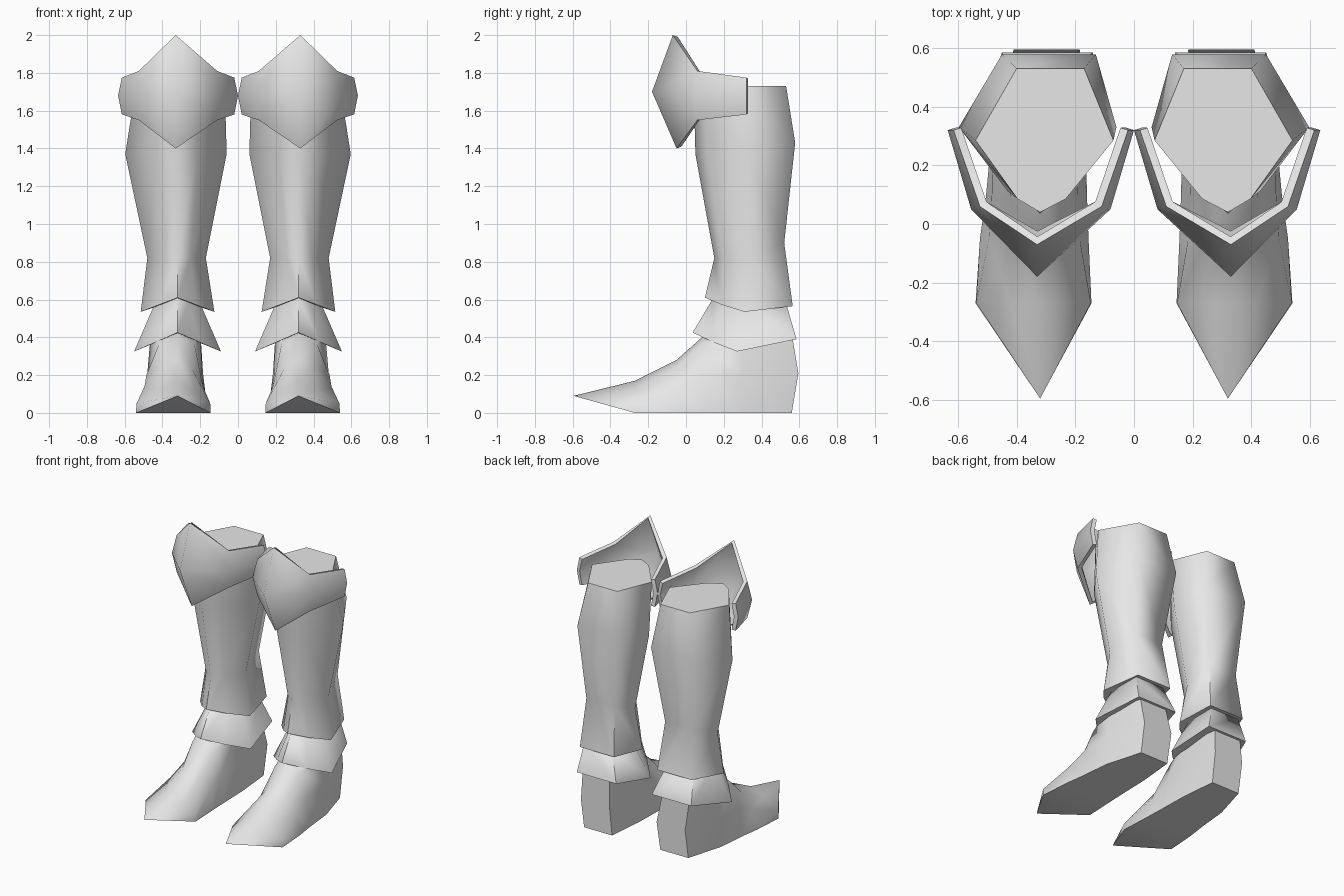
import bpy, bmesh, math

if "Cube" in bpy.data.objects:
    bpy.data.objects.remove(bpy.data.objects["Cube"])

steel = bpy.data.materials.new("plain_grey")
steel.diffuse_color = (0.8, 0.8, 0.8, 1)
steel.use_nodes = True
steel.node_tree.nodes["Principled BSDF"].inputs["Base Color"].default_value = steel.diffuse_color
CX = 0.32  # centre line of one leg


def finish(name, bm, angle, thickness=0):
    """Turn a bmesh into a smooth-shaded object mirrored to the other leg."""
    mesh = bpy.data.meshes.new(name)
    bm.to_mesh(mesh)
    bm.free()
    mesh.materials.append(steel)
    ob = bpy.data.objects.new(name, mesh)
    bpy.context.collection.objects.link(ob)
    bpy.ops.object.select_all(action='DESELECT')
    ob.select_set(True)
    bpy.context.view_layer.objects.active = ob
    if thickness:
        mod = ob.modifiers.new("thickness", 'SOLIDIFY')
        mod.thickness = thickness
        mod.offset = -1
        bpy.ops.object.modifier_apply(modifier=mod.name)
    bpy.ops.object.shade_smooth_by_angle(angle=math.radians(angle))
    mirror = ob.modifiers.new("other_leg", 'MIRROR')
    mirror.use_mirror_merge = False
    return ob


def ring(x_side, x_back, y, z, t=0.5, bulge=0.0):
    """Seven-sided section; y and z are (front, side, back)."""
    (xi, xo), (bi, bo) = x_side, x_back

    def shoulder(x):
        return (CX + (x - CX) * t, y[0] + (y[1] - y[0]) * t - bulge,
                z[0] + (z[1] - z[0]) * t)
    return [(CX, y[0], z[0]), shoulder(xo), (xo, y[1], z[1]), (bo, y[2], z[2]),
            (bi, y[2], z[2]), (xi, y[1], z[1]), shoulder(xi)]


def loft(name, rings, start=None, end=None, angle=75):
    """Skin the sections; close each end with a fan to a point or a flat cap."""
    bm = bmesh.new()
    loops = [[bm.verts.new(p) for p in r] for r in rings]
    n = len(loops[0])
    for a, b in zip(loops, loops[1:]):
        for i in range(n):
            j = (i + 1) % n
            bm.faces.new((a[i], a[j], b[j], b[i]))
    for loop, tip in ((loops[0], start), (loops[-1], end)):
        if tip:
            v = bm.verts.new(tip)
            for i in range(n):
                bm.faces.new((loop[i], loop[(i + 1) % n], v))
        else:
            bm.faces.new(loop)
    bmesh.ops.recalc_face_normals(bm, faces=bm.faces)
    return finish(name, bm, angle)


# Shin: flat top, full calf, narrow ankle, flared lower edge
loft("shin_guard", [
    ring((0.07, 0.54), (0.17, 0.40), (0.04, 0.285, 0.53), (1.73, 1.73, 1.73), 0.35, 0.04),
    ring((0.06, 0.597), (0.13, 0.45), (0.05, 0.33, 0.578), (1.37, 1.37, 1.43), 0.4, 0.05),
    ring((0.17, 0.48), (0.20, 0.42), (0.15, 0.33, 0.52), (0.82, 0.82, 0.90), 0.45, 0.03),
    ring((0.125, 0.515), (0.17, 0.44), (0.10, 0.31, 0.565), (0.61, 0.535, 0.565), 0.5, 0.015),
], end=(CX, 0.33, 0.60))

# Ankle cuff: short flared skirt
loft("ankle_cuff", [
    ring((0.20, 0.44), (0.21, 0.43), (0.145, 0.32, 0.53), (0.61, 0.58, 0.58), 0.5, 0.015),
    ring((0.09, 0.55), (0.14, 0.45), (0.035, 0.27, 0.585), (0.425, 0.325, 0.39), 0.5, 0.01),
], end=(CX, 0.31, 0.42))


def foot_section(y, sole, mid, top, z_mid, z_top, z_mid_top, y_mid=None):
    """Sole edge, side, shoulder and ridge across the foot."""
    ym = y if y_mid is None else y_mid
    return [(sole[0], y, 0), (mid[0], ym, z_mid), (top[0], y, z_top), (CX, y, z_mid_top),
            (top[1], y, z_top), (mid[1], ym, z_mid), (sole[1], y, 0)]


# Foot: pointed toe, rising instep, rounded heel
loft("foot", [
    foot_section(-0.27, (0.145, 0.54), (0.147, 0.537), (0.23, 0.42), 0.05, 0.12, 0.17),
    foot_section(-0.05, (0.155, 0.525), (0.185, 0.495), (0.245, 0.40), 0.14, 0.235, 0.28),
    foot_section(0.09, (0.16, 0.505), (0.19, 0.485), (0.23, 0.42), 0.20, 0.36, 0.405),
    foot_section(0.30, (0.165, 0.485), (0.185, 0.48), (0.20, 0.46), 0.21, 0.44, 0.46),
    foot_section(0.56, (0.19, 0.41), (0.185, 0.41), (0.21, 0.42), 0.21, 0.42, 0.42, 0.595),
], start=(CX, -0.595, 0.09), angle=60)

# Knee guard: pointed plate with a wing on each side (bottom, middle, top)
KX = 0.33
wing_in = [[(0.02, 0.32, 1.58), (0.0, 0.32, 1.68), (0.02, 0.32, 1.775)],
           [(0.11, 0.06, 1.55), (0.08, 0.05, 1.68), (0.11, 0.06, 1.81)]]
centre = [(KX, -0.05, 1.40), (KX, -0.18, 1.70), (KX, -0.07, 2.0)]
wing_out = [[(2 * KX - x - 0.025, y, z) for x, y, z in col] for col in reversed(wing_in)]
bm = bmesh.new()
cols = [[bm.verts.new(p) for p in col] for col in wing_in + [centre] + wing_out]
for a, b in zip(cols, cols[1:]):
    for r in range(2):
        bm.faces.new((a[r], b[r], b[r + 1], a[r + 1]))
knee = finish("knee_guard", bm, 60, thickness=0.028)

# Keep the knee's centre ridge soft
verts = knee.data.vertices
for e in knee.data.edges:
    p, q = (verts[i].co for i in e.vertices)
    if (p - q).length > 0.1 and abs(p.x - KX) < 0.02 and abs(q.x - KX) < 0.02:
        e.use_edge_sharp = False
